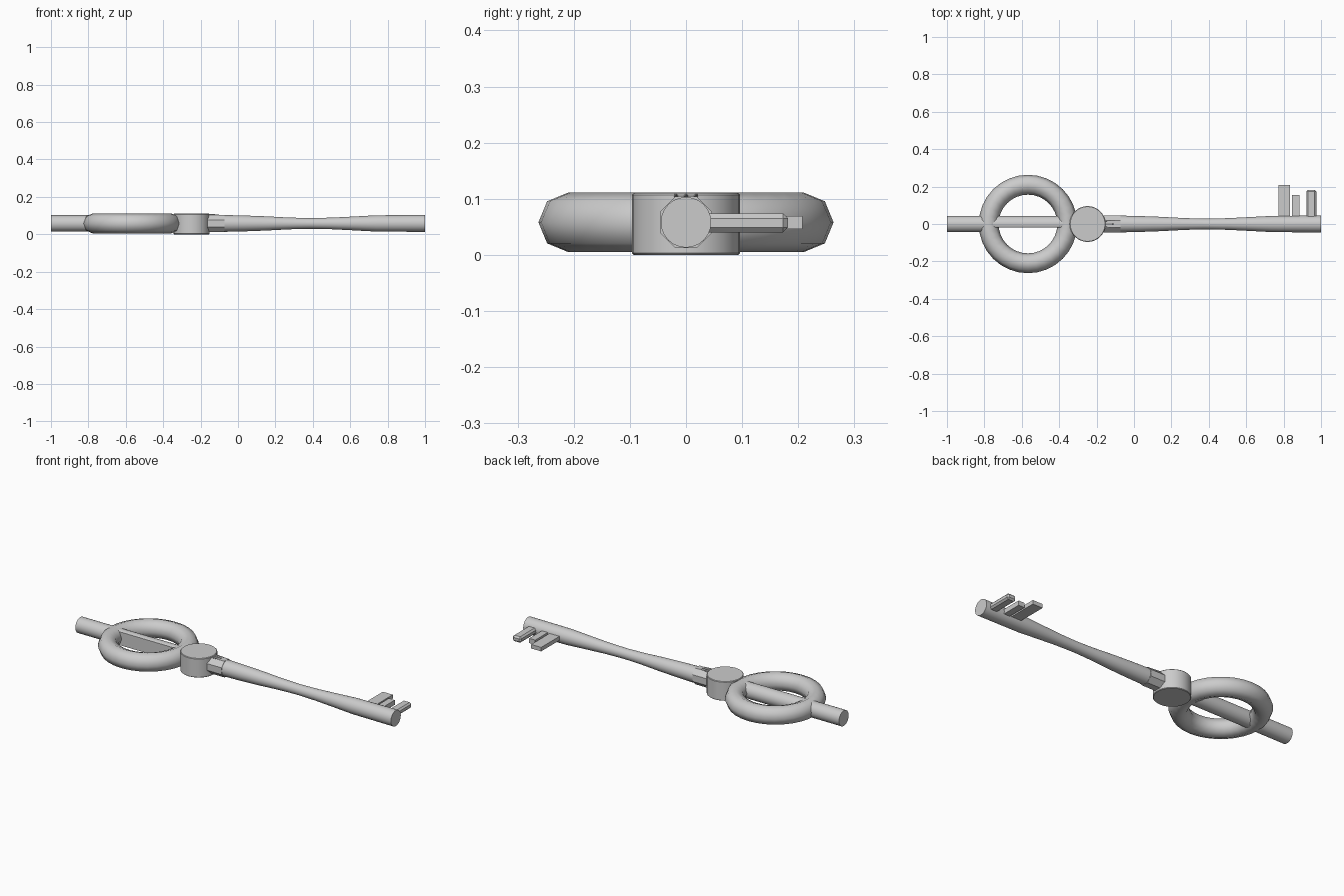
import bpy, bmesh, math
from mathutils import Matrix, Vector

if "Cube" in bpy.data.objects:
    bpy.data.objects.remove(bpy.data.objects["Cube"])

ZC = 0.058
mat = bpy.data.materials.new("light grey metal")
mat.diffuse_color = (0.6, 0.6, 0.6, 1)
mat.use_nodes = True
mat.node_tree.nodes["Principled BSDF"].inputs["Base Color"].default_value = mat.diffuse_color


def finish(name, bm, angle=35):
    bmesh.ops.recalc_face_normals(bm, faces=bm.faces)
    me = bpy.data.meshes.new(name)
    bm.to_mesh(me)
    bm.free()
    ob = bpy.data.objects.new(name, me)
    bpy.context.collection.objects.link(ob)
    me.materials.append(mat)
    bpy.context.view_layer.objects.active = ob
    ob.select_set(True)
    bpy.ops.object.shade_smooth_by_angle(angle=math.radians(angle))
    ob.select_set(False)
    return ob


def rod(name, stations, sides=24, y_min=-1.0, turn=0.0):
    """Closed lathe along x from (x, radius) stations; y_min flattens one side."""
    bm = bmesh.new()
    rings = []
    for x, r in stations:
        ring = []
        for i in range(sides):
            a = math.tau * (i + turn) / sides
            ring.append(bm.verts.new((x, max(r * math.cos(a), y_min), ZC + r * math.sin(a))))
        rings.append(ring)
    for a, b in zip(rings, rings[1:]):
        for i in range(sides):
            j = (i + 1) % sides
            bm.faces.new((a[i], a[j], b[j], b[i]))
    bm.faces.new(rings[0])
    bm.faces.new(rings[-1])
    return finish(name, bm)


def box(name, x0, x1, y0, y1, z0, z1, bevel=0.0):
    bm = bmesh.new()
    bmesh.ops.create_cube(bm, size=1)
    for v in bm.verts:
        v.co = Vector((x0 + (v.co.x + .5) * (x1 - x0),
                       y0 + (v.co.y + .5) * (y1 - y0),
                       z0 + (v.co.z + .5) * (z1 - z0)))
    if bevel:
        bmesh.ops.bevel(bm, geom=bm.edges[:], offset=bevel, segments=1, affect='EDGES')
    return finish(name, bm, 20)


# Ring handle: torus with an eight sided tube
bm = bmesh.new()
N, M = 32, 8
grid = []
for i in range(N):
    a = math.tau * i / N
    grid.append([])
    for j in range(M):
        t = math.tau * j / M
        r = 0.21 + 0.053 * math.cos(t)
        grid[i].append(bm.verts.new((-0.567 + r * math.cos(a), r * math.sin(a),
                                     ZC + 0.053 * math.sin(t))))
for i in range(N):
    for j in range(M):
        k, l = (i + 1) % N, (j + 1) % M
        bm.faces.new((grid[i][j], grid[k][j], grid[k][l], grid[i][l]))
finish("ring_handle", bm, 50)

# Rod through the ring, flattened on one side inside the hole
rod("handle_tip", [(-1, .044), (-0.77, .044)])
rod("handle_crossbar", [(-0.78, .044), (-0.34, .044)], y_min=-0.02)

# Round boss with a narrow edge bevel
bm = bmesh.new()
bmesh.ops.create_cone(bm, cap_ends=True, segments=32, radius1=0.096, radius2=0.096, depth=0.11,
                      matrix=Matrix.Translation((-0.248, 0, 0.055)))
rim = [e for e in bm.edges if abs(e.verts[0].co.z - e.verts[1].co.z) < 1e-5]
bmesh.ops.bevel(bm, geom=rim, offset=0.003, segments=1, affect='EDGES')
finish("round_boss", bm)

# Collar: chamfered square block with three tiny spikes on top
rod("collar", [(-0.19, .05), (-0.072, .05)], sides=8, turn=0.5)
for n, y in enumerate((-0.018, 0, 0.018)):
    bm = bmesh.new()
    bmesh.ops.create_cone(bm, cap_ends=True, segments=8, radius1=0.004, radius2=0.001, depth=0.055,
                          matrix=Matrix.Translation((-0.13, y, 0.105)) @ Matrix.Rotation(math.pi / 2, 4, 'Y'))
    finish(f"collar_spike_{n + 1}", bm)

# Waisted shaft
rod("shaft", [(-0.08, .045), (0.03, .0425), (0.15, .038), (0.27, .0315), (0.38, .0285),
              (0.5, .031), (0.62, .037), (0.74, .0435), (1.0, .045)])

# Key teeth
box("tooth_long", 0.772, 0.835, 0.0, 0.208, 0.046, 0.069)
box("tooth_short", 0.846, 0.884, 0.0, 0.156, 0.044, 0.071)
box("tooth_end", 0.921, 0.975, 0.0, 0.182, 0.040, 0.074, 0.009)
